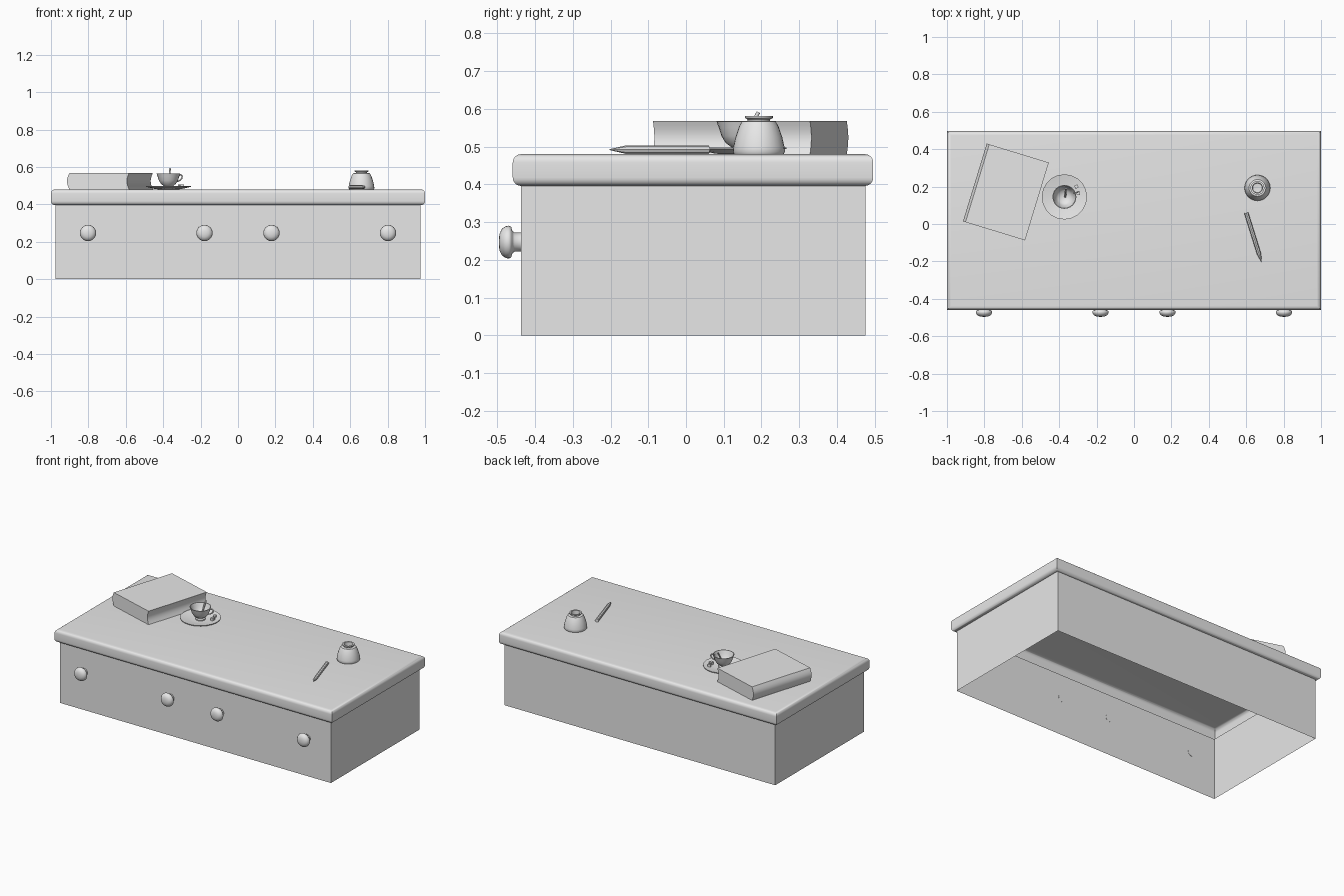
import bpy, bmesh, math
from mathutils import Matrix, Vector

cube = bpy.data.objects.get("Cube")
if cube:
    bpy.data.objects.remove(cube, do_unlink=True)

grey = bpy.data.materials.new("plain grey")
grey.use_nodes = True
COLOUR = (0.8, 0.8, 0.8, 1)
grey.diffuse_color = COLOUR
grey.node_tree.nodes["Principled BSDF"].inputs["Base Color"].default_value = COLOUR


def finish(name, bm, matrix=Matrix(), angle=40, fix_normals=True):
    if fix_normals:
        bmesh.ops.recalc_face_normals(bm, faces=bm.faces)
    mesh = bpy.data.meshes.new(name)
    bm.to_mesh(mesh)
    bm.free()
    obj = bpy.data.objects.new(name, mesh)
    obj.matrix_world = matrix
    bpy.context.collection.objects.link(obj)
    mesh.materials.append(grey)
    bpy.ops.object.select_all(action='DESELECT')
    bpy.context.view_layer.objects.active = obj
    obj.select_set(True)
    bpy.ops.object.shade_smooth_by_angle(angle=math.radians(angle))
    return obj


def skin(bm, loops, cap_start=False, cap_end=False):
    """Join successive closed loops of points with quads."""
    rings = [[bm.verts.new(p) for p in loop] for loop in loops]
    n = len(rings[0])
    for a, b in zip(rings, rings[1:]):
        for i in range(n):
            j = (i + 1) % n
            bm.faces.new((a[i], a[j], b[j], b[i]))
    if cap_start:
        bm.faces.new(rings[0][::-1])
    if cap_end:
        bm.faces.new(rings[-1])


def lathe(name, profile, matrix, sides=32, caps=(True, True), angle=40):
    """Turn (radius, height) points around the local z axis."""
    bm = bmesh.new()
    turn = [2 * math.pi * i / sides for i in range(sides)]
    skin(bm, [[(r * math.cos(t), r * math.sin(t), z) for t in turn]
              for r, z in profile], *caps)
    return finish(name, bm, matrix, angle)


def rectangle(inset, z, half_x, front, back):
    x, f, b = half_x - inset, front + inset, back - inset
    return [(-x, f, z), (x, f, z), (x, b, z), (-x, b, z)]


def at(x, y, z):
    return Matrix.Translation((x, y, z))


# Hollow body, open at the top and bottom
bm = bmesh.new()
skin(bm, [rectangle(0, z, 0.975, -0.437, 0.475) for z in (0, 0.4)])
finish("desk_body", bm, fix_normals=False)

# Hollow desk top with rounded edges, open underneath
R, LOW, HIGH = 0.022, 0.396, 0.48
quarter = [math.pi / 2 * i / 6 for i in range(7)]
edge = [(R - R * math.sin(a), LOW + R - R * math.cos(a)) for a in quarter]
edge += [(R - R * math.cos(a), HIGH - R + R * math.sin(a)) for a in quarter]
bm = bmesh.new()
skin(bm, [rectangle(i, z, 1.0, -0.459, 0.496) for i, z in edge], cap_end=True)
finish("desk_top", bm, fix_normals=False)

# Drawer knobs
knob = [(0.025, 0), (0.025, 0.018), (0.03, 0.024), (0.04, 0.027), (0.0435, 0.033),
        (0.042, 0.042), (0.035, 0.052), (0.022, 0.058), (0.008, 0.06)]
for side, sign in (("right", -1), ("left", 1)):
    for place, x in (("inner", 0.179), ("outer", 0.802)):
        lathe(f"{side}_{place}_knob", knob, at(sign * x, -0.436, 0.247)
              @ Matrix.Rotation(math.pi / 2, 4, 'X'), 24, angle=60)

# Book: rounded spine on one side, hollowed page edge on the other
W, L, H = 0.345, 0.435, 0.088
arc = [i / 8 for i in range(9)]
section = [(-W / 2 + 0.012 - 0.014 * math.sin(math.pi * t), H * (1 - t)) for t in arc]
section += [(W / 2 - 0.012 * math.sin(math.pi * t), H * t) for t in arc]
bm = bmesh.new()
skin(bm, [[(x, y, z) for x, z in section] for y in (-L / 2, L / 2)], True, True)
finish("book", bm, at(-0.684, 0.171, 0.48) @ Matrix.Rotation(math.radians(-17), 4, 'Z'))

# Saucer and cup
CUP = (-0.372, 0.145)
lathe("saucer", [(0.05, 0), (0.07, 0.002), (0.121, 0.014), (0.121, 0.018),
                 (0.07, 0.008), (0.05, 0.006)], at(*CUP, 0.48), 20)
lathe("cup", [(0.03, 0), (0.03, 0.006), (0.024, 0.012), (0.04, 0.024), (0.051, 0.042),
              (0.058, 0.064), (0.064, 0.08), (0.06, 0.08), (0.054, 0.064),
              (0.046, 0.042), (0.034, 0.026), (0.01, 0.02)], at(*CUP, 0.486), 24)


def rod(name, points, radius):
    """Round bent rod through a few points."""
    curve = bpy.data.curves.new(name, 'CURVE')
    curve.dimensions = '3D'
    curve.bevel_depth = radius
    curve.bevel_resolution = 2
    curve.resolution_u = 6
    curve.use_fill_caps = True
    spline = curve.splines.new('BEZIER')
    spline.bezier_points.add(len(points) - 1)
    for p, co in zip(spline.bezier_points, points):
        p.co = co
        p.handle_left_type = p.handle_right_type = 'AUTO'
    curve.materials.append(grey)
    obj = bpy.data.objects.new(name, curve)
    bpy.context.collection.objects.link(obj)
    return obj


# Cup handle, pointing sideways and a little back
handle = rod("cup_handle", [(0.054, 0, 0.066), (0.074, 0, 0.07), (0.076, 0, 0.054),
                            (0.064, 0, 0.042), (0.046, 0, 0.036)], 0.004)
handle.matrix_world = at(*CUP, 0.486) @ Matrix.Rotation(math.radians(20), 4, 'Z')

# Spoon standing in the cup
rod("spoon_handle", [(-0.368, 0.145, 0.51), (-0.366, 0.168, 0.55), (-0.364, 0.192, 0.591)], 0.005)

# Sugar lumps on the saucer
for i, (x, y) in enumerate(((-0.308, 0.2), (-0.298, 0.165))):
    bm = bmesh.new()
    bmesh.ops.create_cube(bm, size=0.018)
    finish(f"sugar_lump_{i + 1}", bm, at(x, y, 0.497) @ Matrix.Rotation(0.5 + i, 4, 'Z'))

# Inkwell with an open neck
lathe("inkwell", [(0.066, 0), (0.069, 0.006), (0.068, 0.018), (0.062, 0.045),
                  (0.052, 0.074), (0.045, 0.086), (0.03, 0.088), (0.03, 0.092),
                  (0.037, 0.096), (0.037, 0.101), (0.027, 0.101), (0.025, 0.06),
                  (0.005, 0.058)], at(0.66, 0.193, 0.48), 28)

# Pencil lying beside it
end, tip = Vector((0.6, 0.06, 0.492)), Vector((0.682, -0.203, 0.492))
length = (tip - end).length
lathe("pencil", [(0.011, 0), (0.011, length - 0.045), (0.001, length)],
      Matrix.Translation(end) @ (tip - end).to_track_quat('Z', 'Y').to_matrix().to_4x4(),
      8, angle=25)
